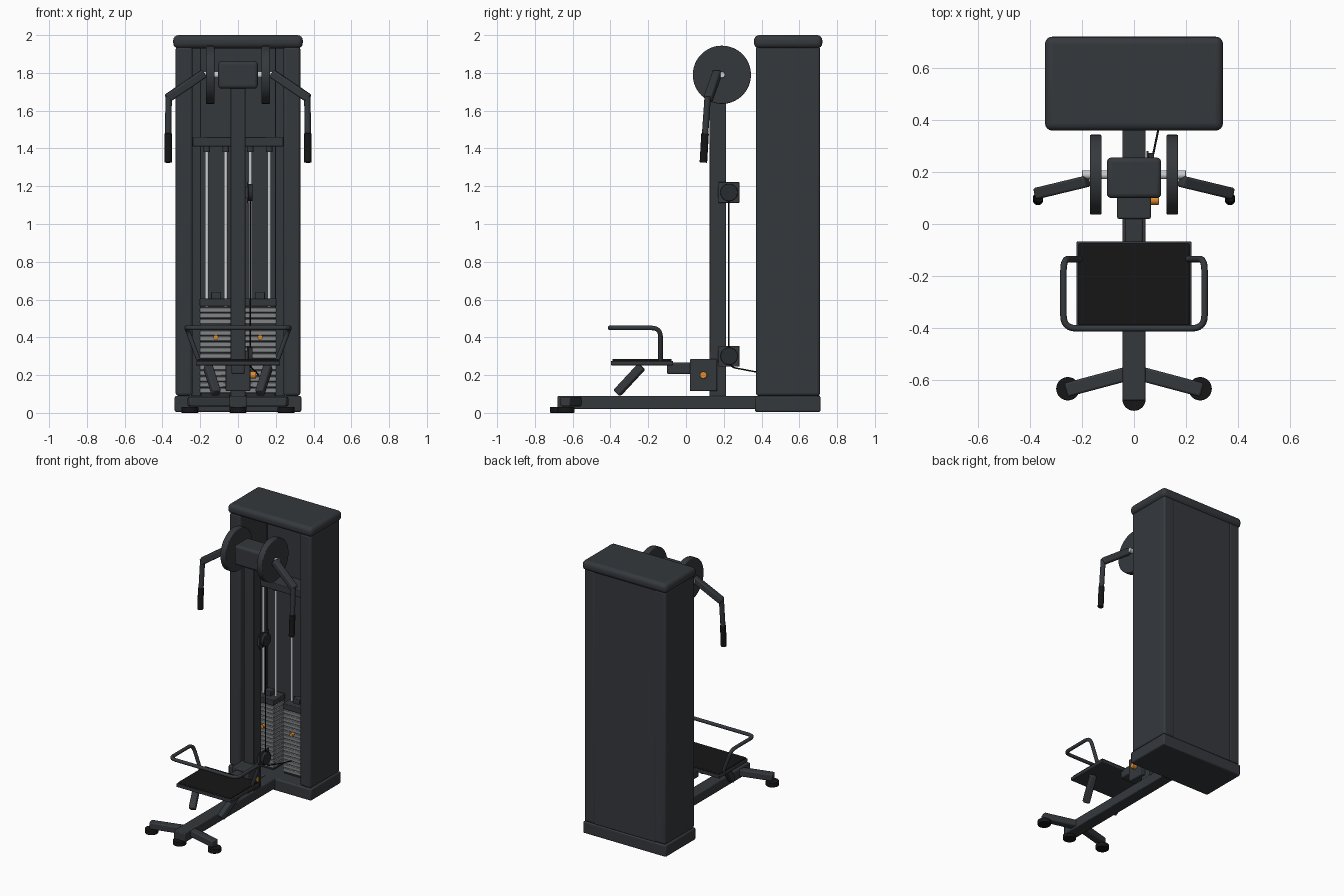
import bpy, bmesh, math
from mathutils import Vector

if "Cube" in bpy.data.objects:
    bpy.data.objects.remove(bpy.data.objects["Cube"])


def material(name, r, g, b):
    m = bpy.data.materials.new(name)
    m.diffuse_color = (r, g, b, 1)
    m.use_nodes = True
    m.node_tree.nodes["Principled BSDF"].inputs["Base Color"].default_value = m.diffuse_color
    return m


FRAME = material("charcoal", 0.035, 0.04, 0.046)
DARK = material("dark_grey", 0.022, 0.025, 0.028)
BLACK = material("black", 0.008, 0.008, 0.008)
PLATE = material("plate_grey", 0.22, 0.23, 0.24)
STEEL = material("steel", 0.6, 0.62, 0.64)
ORANGE = material("orange", 0.75, 0.26, 0.03)


def finish(name, bm, mat, bevel=0.0, segments=3):
    me = bpy.data.meshes.new(name)
    bm.to_mesh(me)
    bm.free()
    ob = bpy.data.objects.new(name, me)
    bpy.context.collection.objects.link(ob)
    me.materials.append(mat)
    if bevel:
        mod = ob.modifiers.new("bevel", 'BEVEL')
        mod.width, mod.segments, mod.limit_method = bevel, segments, 'ANGLE'
    bpy.ops.object.select_all(action='DESELECT')
    bpy.context.view_layer.objects.active = ob
    ob.select_set(True)
    bpy.ops.object.shade_smooth_by_angle(angle=math.radians(35))
    return ob


def box(name, x, y, z, mat=FRAME, bevel=0.004, segments=2):
    """Box from (min, max) ranges."""
    bm = bmesh.new()
    bmesh.ops.create_cube(bm, size=1)
    for v in bm.verts:
        v.co = [sum(r) / 2 + c * (r[1] - r[0]) for r, c in zip((x, y, z), v.co)]
    return finish(name, bm, mat, bevel, segments)


def rod(name, a, b, r, mat=FRAME, bevel=0.0, sides=24):
    """Cylinder between two points."""
    a, b = Vector(a), Vector(b)
    bm = bmesh.new()
    bmesh.ops.create_cone(bm, cap_ends=True, segments=sides, radius1=r, radius2=r, depth=(b - a).length)
    ob = finish(name, bm, mat, bevel)
    ob.location = (a + b) / 2
    ob.rotation_euler = (b - a).to_track_quat('Z', 'Y').to_euler()
    return ob


def bar(name, a, b, w, h, mat=FRAME, bevel=0.008):
    """Rectangular bar between two points."""
    a, b = Vector(a), Vector(b)
    half = (b - a).length / 2
    ob = box(name, (-w / 2, w / 2), (-h / 2, h / 2), (-half, half), mat, bevel)
    ob.location = (a + b) / 2
    ob.rotation_euler = (b - a).to_track_quat('Z', 'Y').to_euler()
    return ob


def tube(name, pts, r, fillet, mat=FRAME):
    """Round tube along a path with rounded corners."""
    pts = [Vector(p) for p in pts]
    path = [pts[0]]
    for p, q, n in zip(pts, pts[1:], pts[2:]):
        a = q + (p - q).normalized() * fillet
        b = q + (n - q).normalized() * fillet
        for i in range(7):
            t = i / 6
            path.append(a * (1 - t) ** 2 + q * 2 * t * (1 - t) + b * t * t)
    path.append(pts[-1])
    cu = bpy.data.curves.new(name, 'CURVE')
    cu.dimensions = '3D'
    cu.bevel_depth, cu.bevel_resolution, cu.use_fill_caps = r, 3, True
    sp = cu.splines.new('POLY')
    sp.points.add(len(path) - 1)
    for s, p in zip(sp.points, path):
        s.co = (*p, 1)
    ob = bpy.data.objects.new(name, cu)
    bpy.context.collection.objects.link(ob)
    cu.materials.append(mat)
    return ob


# Tower housing
box("tower_base", (-.335, .335), (.365, .712), (.005, .09), bevel=.008)
box("tower_cap", (-.343, .343), (.36, .722), (1.93, 2.0), bevel=.028, segments=4)
box("back_panel", (-.25, .25), (.675, .706), (.09, 1.94))
box("inner_panel", (-.2, .2), (.62, .675), (.09, 1.94))
box("rod_header", (-.24, .24), (.47, .62), (1.41, 1.46))
for s, side in ((-1, "left"), (1, "right")):
    box(side + "_column", sorted((s * .24, s * .33)), (.37, .71), (.09, 1.94), bevel=.016, segments=4)

    # Weight stack with guide rods
    xs = sorted((s * .037, s * .203))
    for i in range(15):
        z = .105 + i * .0305
        box(f"{side}_weight_plate_{i + 1}", xs, (.465, .595), (z, z + .027), PLATE, .003, 1)
    box(side + "_stack_core", [c * .9 + s * .012 for c in xs], (.475, .585), (.09, .56), DARK, 0)
    box(side + "_top_plate", xs, (.463, .597), (.563, .605), FRAME)
    box(side + "_stack_block", sorted((s * .09, s * .142)), (.505, .555), (.6, .64), FRAME)
    rod(side + "_weight_pin", (s * .117, .445, .4), (s * .117, .48, .4), .013, ORANGE)
    for k in (.065, .165):
        rod(side + "_guide_rod", (s * k, .53, .09), (s * k, .53, 1.42), .009, STEEL, sides=16)
        rod(side + "_rod_clamp", (s * k, .53, 1.382), (s * k, .53, 1.415), .017, FRAME)

    # Cam disc and lever arm
    rod(side + "_cam_disc", (s * .125, .19, 1.79), (s * .17, .19, 1.79), .154, FRAME, .005, 64)
    bar(side + "_lever_arm", (s * .18, .165, 1.797), (s * .375, .118, 1.665), .045, .045)
    rod(side + "_arm_handle", (s * .367, .115, 1.675), (s * .37, .1, 1.46), .017)
    rod(side + "_hand_grip", (s * .37, .101, 1.48), (s * .37, .092, 1.325), .02, BLACK, .003)

    # Front stabiliser leg, foot and seat strut
    bar(side + "_front_leg", (0, -.57, .06), (s * .262, -.64, .06), .055, .05)
    rod(side + "_foot", (s * .255, -.635, 0), (s * .255, -.635, .032), .045, BLACK, .004, 32)
    bar(side + "_seat_strut", (s * .16, -.235, .245), (s * .115, -.365, .105), .045, .045)

# Main frame
box("base_beam", (-.045, .045), (-.68, .38), (.02, .09), bevel=.006)
rod("center_foot", (0, -.675, 0), (0, -.675, .032), .045, BLACK, .004, 32)
box("upright_post", (-.04, .04), (.125, .213), (.08, 1.76))
box("cam_housing", (-.105, .105), (.1, .256), (1.717, 1.862), bevel=.018, segments=4)
rod("cam_axle", (-.2, .19, 1.79), (.2, .19, 1.79), .017, STEEL, .003)

# Seat and its carriage
box("seat_carriage", (-.065, .065), (.02, .165), (.115, .285), bevel=.006)
box("seat_bracket", (-.035, .035), (-.1, .03), (.205, .268), bevel=.008)
box("seat_frame", (-.222, .222), (-.398, -.068), (.252, .275))
box("seat_pad", (-.214, .214), (-.39, -.076), (.27, .286), BLACK, .005)
rod("adjust_knob", (.06, .092, .2), (.096, .092, .2), .019, ORANGE, .004)
tube("seat_handle", [(.205, -.135, .27), (.272, -.135, .45), (.272, -.402, .45),
                     (-.272, -.402, .45), (-.272, -.135, .45), (-.205, -.135, .27)], .0125, .05)

# Cable pulleys on the post
for z, name in ((1.167, "upper"), (.3, "lower")):
    rod(name + "_pulley", (.05, .228, z), (.078, .228, z), .046, DARK, .004, 32)
    box(name + "_pulley_plate", (.048, .056), (.172, .282), (z - .055, z + .055), FRAME, .002)
    box(name + "_pulley_mount", (.035, .055), (.17, .225), (z - .03, z + .03), FRAME, .002)
rod("pulley_cable", (.064, .226, .3), (.064, .226, 1.167), .004, BLACK, sides=10)
tube("floor_cable", [(.066, .228, .26), (.07, .25, .24), (.095, .37, .217), (.117, .53, .19)], .004, .01, BLACK)
